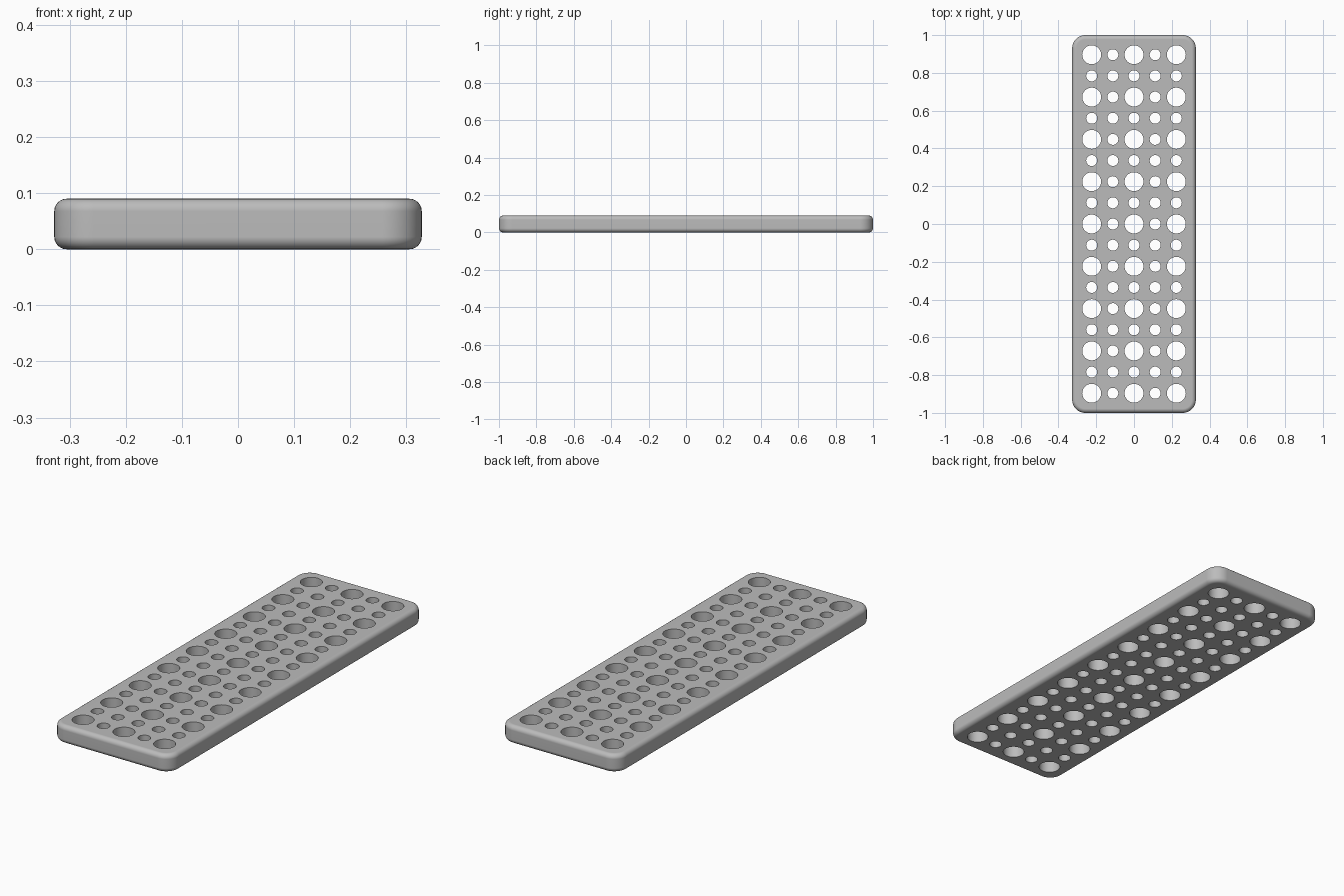
import bpy
import bmesh
from mathutils import Matrix, Vector

WIDTH, LENGTH, HEIGHT = 0.655, 2.0, 0.09
CORNER, FILLET = 0.07, 0.022
PITCH = 0.112
BIG, SMALL = 0.05, 0.029

default = bpy.data.objects.get("Cube")
if default:
    bpy.data.objects.remove(default, do_unlink=True)


def add_object(name, bm):
    mesh = bpy.data.meshes.new(name)
    bm.to_mesh(mesh)
    bm.free()
    obj = bpy.data.objects.new(name, mesh)
    bpy.context.collection.objects.link(obj)
    return obj


# Single grey material
grey = bpy.data.materials.new("neutral_grey")
grey.use_nodes = True
colour = (0.5, 0.5, 0.5, 1)
grey.diffuse_color = colour
grey.node_tree.nodes["Principled BSDF"].inputs["Base Color"].default_value = colour

# Slab: round the upright corners, then fillet the top and bottom rims
bm = bmesh.new()
bmesh.ops.create_cube(bm, size=1, matrix=Matrix.Translation((0, 0, HEIGHT / 2))
                      @ Matrix.Diagonal((WIDTH, LENGTH, HEIGHT, 1)))
upright = [e for e in bm.edges if abs(e.verts[0].co.z - e.verts[1].co.z) > 0.01]
bmesh.ops.bevel(bm, geom=upright, offset=CORNER, segments=10, profile=0.5, affect='EDGES')
rims = [e for e in bm.edges if abs(e.verts[0].co.z - e.verts[1].co.z) < 0.001]
bmesh.ops.bevel(bm, geom=rims, offset=FILLET, segments=6, profile=0.5, affect='EDGES')
plate = add_object("perforated_plate", bm)
plate.data.materials.append(grey)

# Hole cutter: large holes on every second row and column, small ones between
bm = bmesh.new()
for col in range(-2, 3):
    for row in range(-8, 9):
        radius = BIG if col % 2 == 0 and row % 2 == 0 else SMALL
        centre = Vector((col * PITCH, row * PITCH, HEIGHT / 2))
        bmesh.ops.create_cone(bm, cap_ends=True, segments=32, radius1=radius,
                              radius2=radius, depth=HEIGHT * 2,
                              matrix=Matrix.Translation(centre))
cutter = add_object("hole_cutter", bm)
cutter.data.materials.append(grey)
cutter.hide_render = True

# Cut the holes and keep the result as plain mesh
cut = plate.modifiers.new("holes", 'BOOLEAN')
cut.operation = 'DIFFERENCE'
cut.solver = 'EXACT'
cut.object = cutter
bpy.ops.object.select_all(action='DESELECT')
bpy.context.view_layer.objects.active = plate
plate.select_set(True)
bpy.ops.object.modifier_apply(modifier=cut.name)
bpy.data.objects.remove(cutter, do_unlink=True)

# Smooth fillets with crisp hole rims and flat large faces
bpy.ops.object.shade_smooth_by_angle(angle=0.6)
normals = plate.modifiers.new("flat_faces", 'WEIGHTED_NORMAL')
normals.keep_sharp = True
